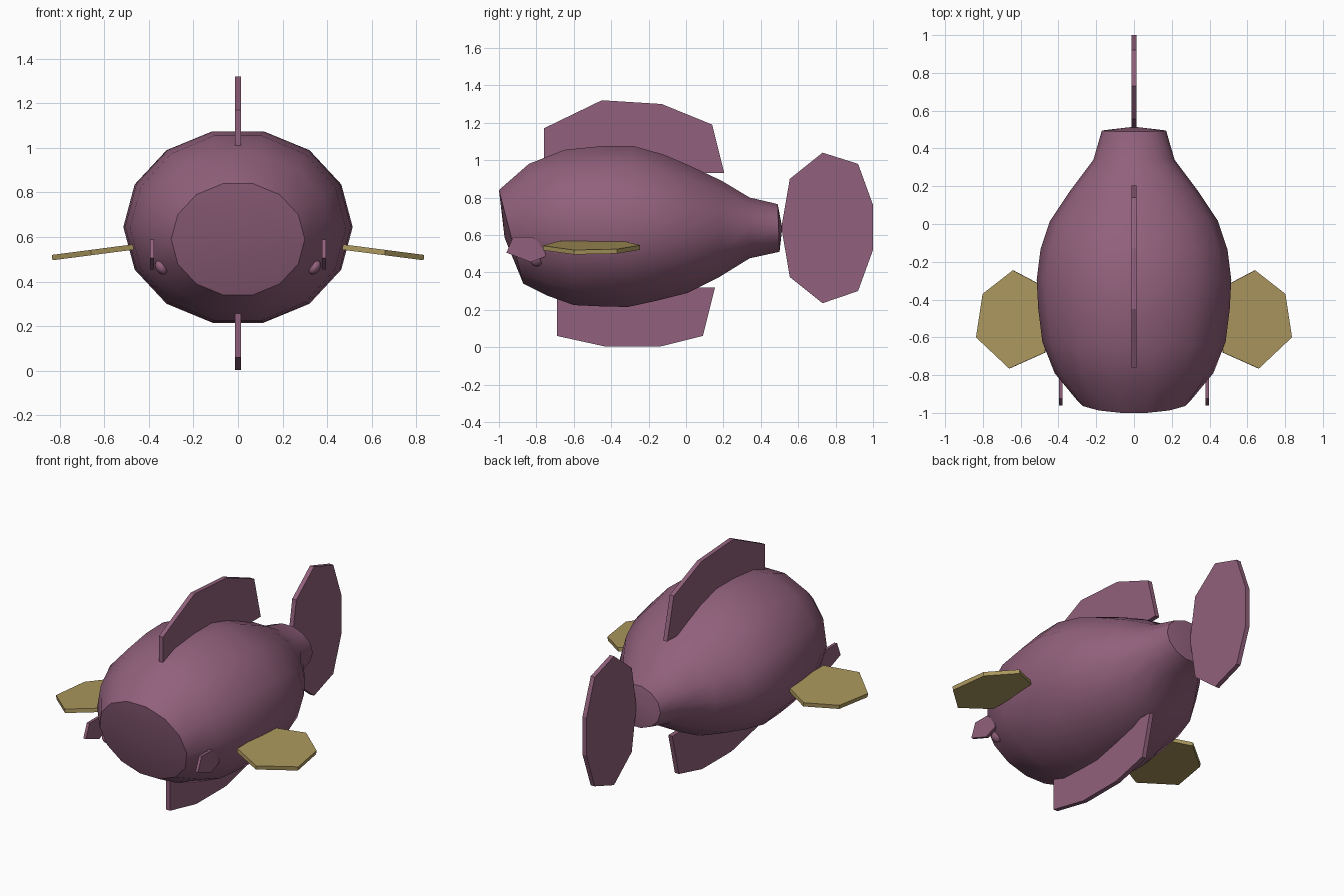
import bpy, bmesh, math
from mathutils import Vector

if "Cube" in bpy.data.objects:
    bpy.data.objects.remove(bpy.data.objects["Cube"])


def material(name, rgb):
    m = bpy.data.materials.new(name)
    m.diffuse_color = (*rgb, 1)
    m.use_nodes = True
    m.node_tree.nodes["Principled BSDF"].inputs["Base Color"].default_value = m.diffuse_color
    return m


PLUM = material("plum", (0.283, 0.118, 0.200))
OLIVE = material("olive", (0.410, 0.312, 0.112))


def finish(name, bm, mat, smooth=False):
    bmesh.ops.recalc_face_normals(bm, faces=bm.faces)
    me = bpy.data.meshes.new(name)
    bm.to_mesh(me)
    bm.free()
    me.materials.append(mat)
    ob = bpy.data.objects.new(name, me)
    bpy.context.collection.objects.link(ob)
    if smooth:
        bpy.ops.object.select_all(action='DESELECT')
        ob.select_set(True)
        bpy.context.view_layer.objects.active = ob
        bpy.ops.object.shade_smooth_by_angle(angle=math.radians(32))
    return ob


def plate(name, outline, offset, mat):
    """Flat slab: outline points swept by +-offset."""
    bm = bmesh.new()
    off = Vector(offset)
    a = [bm.verts.new(Vector(p) - off) for p in outline]
    b = [bm.verts.new(Vector(p) + off) for p in outline]
    bm.faces.new(a)
    bm.faces.new(b)
    n = len(a)
    for i in range(n):
        j = (i + 1) % n
        bm.faces.new((a[i], a[j], b[j], b[i]))
    return finish(name, bm, mat)


# Body: 14-sided rings, tilted near the head
# (y top, z top, y bottom, z bottom, half width)
RINGS = [(-1.0, .84, -.87, .34, .30), (-.84, .98, -.74, .275, .42),
         (-.65, 1.055, -.60, .225, .485), (-.45, 1.075, -.45, .218, .507),
         (-.28, 1.075, -.31, .215, .515), (-.12, 1.03, -.15, .25, .495),
         (.02, .97, .01, .29, .445), (.19, .89, .17, .37, .335),
         (.34, .80, .34, .475, .215), (.49, .765, .50, .51, .17)]
N = 14
bm = bmesh.new()
loops = []
for yt, zt, yb, zb, w in RINGS:
    loop = []
    for i in range(N):
        a = 2 * math.pi * i / N
        s = math.sin(a) / math.cos(math.pi / N) / 2
        loop.append(bm.verts.new((w * math.cos(a), (yt + yb) / 2 + (yt - yb) * s,
                                  (zt + zb) / 2 + (zt - zb) * s)))
    loops.append(loop)
for p, q in zip(loops, loops[1:]):
    for i in range(N):
        j = (i + 1) % N
        bm.faces.new((p[i], p[j], q[j], q[i]))
# Shallow domed face and tail end
for loop, tip in ((loops[0], (0, -.97, .585)), (loops[-1], (0, .515, .638))):
    c = bm.verts.new(tip)
    for i in range(N):
        bm.faces.new((loop[i], loop[(i + 1) % N], c))
finish("body", bm, PLUM, True)

# Upright fins on the centre line, as (y, z) outlines
FINS = {
    "dorsal_fin": [(-.76, .93), (-.76, 1.17), (-.45, 1.32), (-.13, 1.30),
                   (.14, 1.19), (.205, .93)],
    "belly_fin": [(-.69, .32), (-.69, .06), (-.43, .003), (-.14, .003),
                  (.09, .06), (.155, .32)],
    "tail_fin": [(.51, .64), (.555, .90), (.73, 1.04), (.92, .98), (1, .76),
                 (1, .52), (.92, .30), (.73, .235), (.555, .375)],
}
for name, pts in FINS.items():
    plate(name, [(0, y, z) for y, z in pts], (.014, 0, 0), PLUM)

# Paired parts
SIDE_FIN = [(.47, -.68), (.66, -.765), (.835, -.60), (.80, -.37),
            (.64, -.245), (.47, -.335)]
CHEEK = [(-.96, .505), (-.925, .59), (-.82, .59), (-.76, .535),
         (-.75, .485), (-.83, .455)]
for side, s in (("right", 1), ("left", -1)):
    # Side fin, drooping outward
    plate("side_fin_" + side,
          [(s * x, y, .555 - .13 * (x - .47)) for x, y in SIDE_FIN],
          (s * .0016, 0, .012), OLIVE)
    # Small cheek plate
    plate("cheek_plate_" + side, [(s * .387, y, z) for y, z in CHEEK],
          (.009, 0, 0), PLUM)
    # Small bump below the cheek plate
    bm = bmesh.new()
    bmesh.ops.create_uvsphere(bm, u_segments=12, v_segments=8, radius=.03)
    bump = finish("cheek_bump_" + side, bm, PLUM, True)
    bump.location = (s * .345, -.80, .463)
    bump.scale = (.8, 1.1, 1.15)
    bump.rotation_euler = (0, s * .6, 0)
